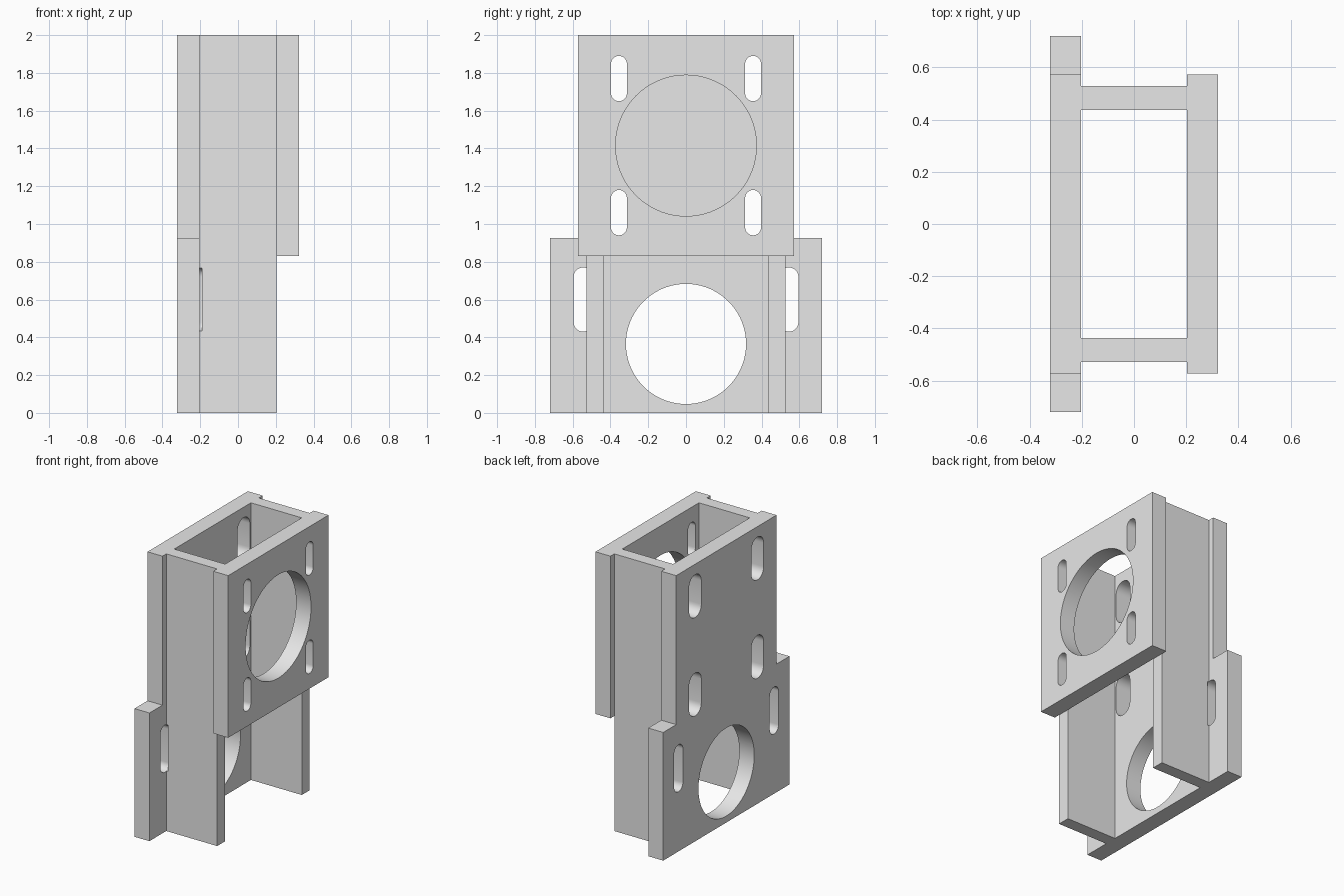
import bpy
import bmesh
from math import sin, cos, pi, radians

if "Cube" in bpy.data.objects:
    bpy.data.objects.remove(bpy.data.objects["Cube"])

grey = bpy.data.materials.new("light_grey")
grey.use_nodes = True
grey.diffuse_color = (0.8, 0.8, 0.8, 1)
grey.node_tree.nodes["Principled BSDF"].inputs["Base Color"].default_value = (0.8, 0.8, 0.8, 1)

OUT, INNER = 0.322, 0.203      # outer and inner faces of the plates along x
TOP = 2.0


def add_prism(bm, outline, x0, x1):
    """Extrude a (y, z) outline from x0 to x1."""
    face = bm.faces.new([bm.verts.new((x0, y, z)) for y, z in outline])
    made = bmesh.ops.extrude_face_region(bm, geom=[face])["geom"]
    moved = [v for v in made if isinstance(v, bmesh.types.BMVert)]
    bmesh.ops.translate(bm, verts=moved, vec=(x1 - x0, 0, 0))


def rect(y0, y1, z0, z1):
    return [(y0, z0), (y1, z0), (y1, z1), (y0, z1)]


def circle(z, r, n=72):
    return [(r * cos(2 * pi * i / n), z + r * sin(2 * pi * i / n)) for i in range(n)]


def slot(y, z, r, height, n=14):
    """Upright rounded slot centred on (y, z)."""
    half = height / 2 - r
    points = []
    for start, shift in ((0, half), (pi, -half)):
        for i in range(n + 1):
            a = start + pi * i / n
            points.append((y + r * cos(a), z + shift + r * sin(a)))
    return points


def make_object(name, prisms):
    bm = bmesh.new()
    for outline, x0, x1 in prisms:
        add_prism(bm, outline, x0, x1)
    bmesh.ops.recalc_face_normals(bm, faces=bm.faces[:])
    mesh = bpy.data.meshes.new(name)
    bm.to_mesh(mesh)
    bm.free()
    mesh.materials.append(grey)
    obj = bpy.data.objects.new(name, mesh)
    bpy.context.scene.collection.objects.link(obj)
    return obj


# Back plate with wide feet
half_outline = [(0.72, 0), (0.72, 0.925), (0.572, 0.925), (0.572, TOP)]
mirrored = [(-y, z) for y, z in reversed(half_outline)]
bracket = make_object("bracket", [(half_outline + mirrored, -OUT, -INNER)])

# Front plate and the two side walls
front_plate = make_object("front_plate", [(rect(-0.572, 0.572, 0.83, TOP), INNER, OUT)])
walls = make_object("side_walls", [
    (rect(0.437, 0.528, 0, TOP), -INNER, INNER),
    (rect(-0.528, -0.437, 0, TOP), -INNER, INNER)])

# Round openings and mounting slots
cuts = [(circle(1.415, 0.373), 0.1, 0.4),
        (circle(0.365, 0.318), -0.4, -0.1)]
for side in (-1, 1):
    cuts.append((slot(side * 0.545, 0.6, 0.05, 0.34), -0.4, -0.19))
    for z in (1.06, 1.77):
        cuts.append((slot(side * 0.355, z, 0.042, 0.24), 0.1, 0.4))
        cuts.append((slot(side * 0.355, z, 0.07, 0.31), -0.4, -0.1))
cutters = make_object("cutters", cuts)

# Merge the parts and cut the openings
helpers = [walls, front_plate, cutters]
for helper, operation in zip(helpers, ("UNION", "UNION", "DIFFERENCE")):
    helper.hide_render = True
    mod = bracket.modifiers.new(helper.name, "BOOLEAN")
    mod.object = helper
    mod.operation = operation
    mod.solver = "EXACT"

bpy.context.view_layer.update()
graph = bpy.context.evaluated_depsgraph_get()
merged = bpy.data.meshes.new_from_object(bracket.evaluated_get(graph))
bracket.modifiers.clear()
bracket.data = merged
for helper in helpers:
    bpy.data.objects.remove(helper)

# Smooth the curved walls, keep the edges sharp
bpy.ops.object.select_all(action="DESELECT")
bracket.select_set(True)
bpy.context.view_layer.objects.active = bracket
bpy.ops.object.shade_smooth_by_angle(angle=radians(30))
